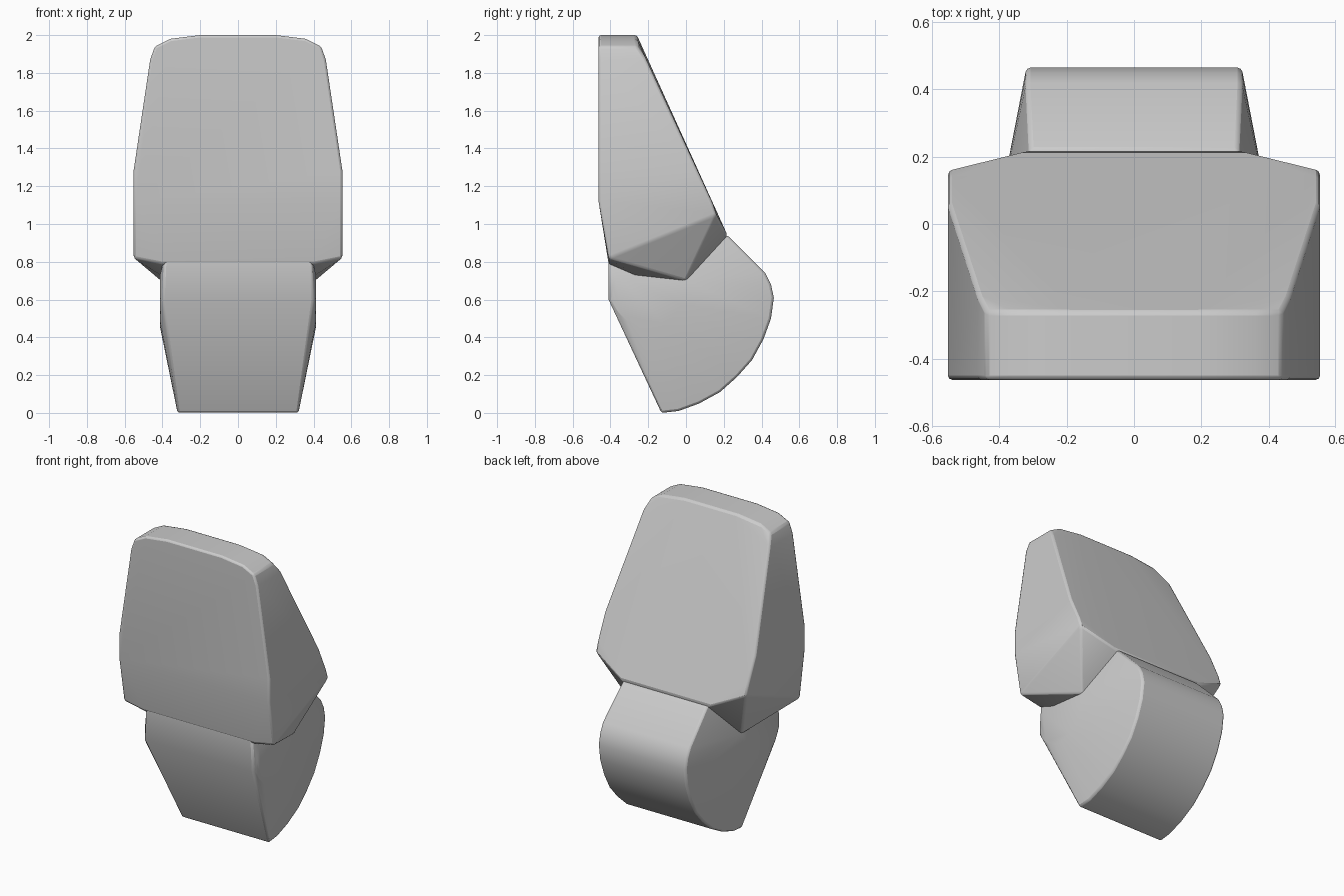
import bpy, bmesh, math

cube = bpy.data.objects.get("Cube")
if cube:
    bpy.data.objects.remove(cube)

grey = bpy.data.materials.new("plain grey")
grey.use_nodes = True
colour = (0.6, 0.6, 0.6, 1)
grey.diffuse_color = colour
grey.node_tree.nodes["Principled BSDF"].inputs["Base Color"].default_value = colour


def hull_part(name, half_points, bevel):
    """Faceted solid around mirrored points, with softened edges."""
    bm = bmesh.new()
    for x, y, z in half_points:
        for side in (1, -1):
            bm.verts.new((side * x, y, z))
    hull = bmesh.ops.convex_hull(bm, input=bm.verts)
    loose = [v for v in bm.verts if not v.link_faces]
    bmesh.ops.delete(bm, geom=loose, context='VERTS')
    bmesh.ops.dissolve_limit(bm, angle_limit=math.radians(2),
                             verts=bm.verts, edges=bm.edges)
    bmesh.ops.recalc_face_normals(bm, faces=bm.faces)
    mesh = bpy.data.meshes.new(name)
    bm.to_mesh(mesh)
    bm.free()
    mesh.materials.append(grey)
    obj = bpy.data.objects.new(name, mesh)
    bpy.context.collection.objects.link(obj)
    soft = obj.modifiers.new("soft edges", 'BEVEL')
    soft.width = bevel
    soft.segments = 2
    soft.limit_method = 'ANGLE'
    soft.angle_limit = math.radians(28)
    bpy.ops.object.select_all(action='DESELECT')
    obj.select_set(True)
    bpy.context.view_layer.objects.active = obj
    bpy.ops.object.shade_smooth_by_angle(angle=math.radians(30))
    return obj


def back_y(z):
    return -0.27 + (2 - z) * 0.462


# Upper shell: front outline carried back to the sloping rear plane
outline = [(0.2, 2.0), (0.36, 1.98), (0.44, 1.94), (0.465, 1.87),
           (0.51, 1.58), (0.553, 1.28), (0.553, 1.12)]
upper = []
for x, z in outline:
    upper += [(x, -0.463, z), (x, back_y(max(z, 1.05)) if z < 1.94 else -0.26, z)]
upper += [(0.553, -0.41, 0.82), (0.553, 0.16, 1.05),
          (0.40, -0.41, 0.79), (0.41, -0.27, 0.73),
          (0.41, 0.0, 0.70), (0.31, 0.22, 0.94)]
hull_part("upper_shell", upper, 0.012)

# Lower block: wide round joint tapering to a curved rear rim
lower = [(0.31, 0.22, 0.94), (0.39, -0.41, 0.82), (0.40, -0.41, 0.60),
         (0.41, 0.0, 0.70), (0.32, -0.13, 0.0)]
for step in range(10):
    a = math.radians(150 + step * 21)
    lower.append((0.412, -0.2 + 0.19 * math.cos(a), 0.64 + 0.19 * math.sin(a)))
rim = [(0.42, 0.74), (0.45, 0.68), (0.465, 0.61), (0.45, 0.50), (0.41, 0.39),
       (0.35, 0.28), (0.27, 0.19), (0.18, 0.11), (0.07, 0.05), (-0.04, 0.01)]
lower += [(0.32, y, z) for y, z in rim]
hull_part("lower_block", lower, 0.012)
